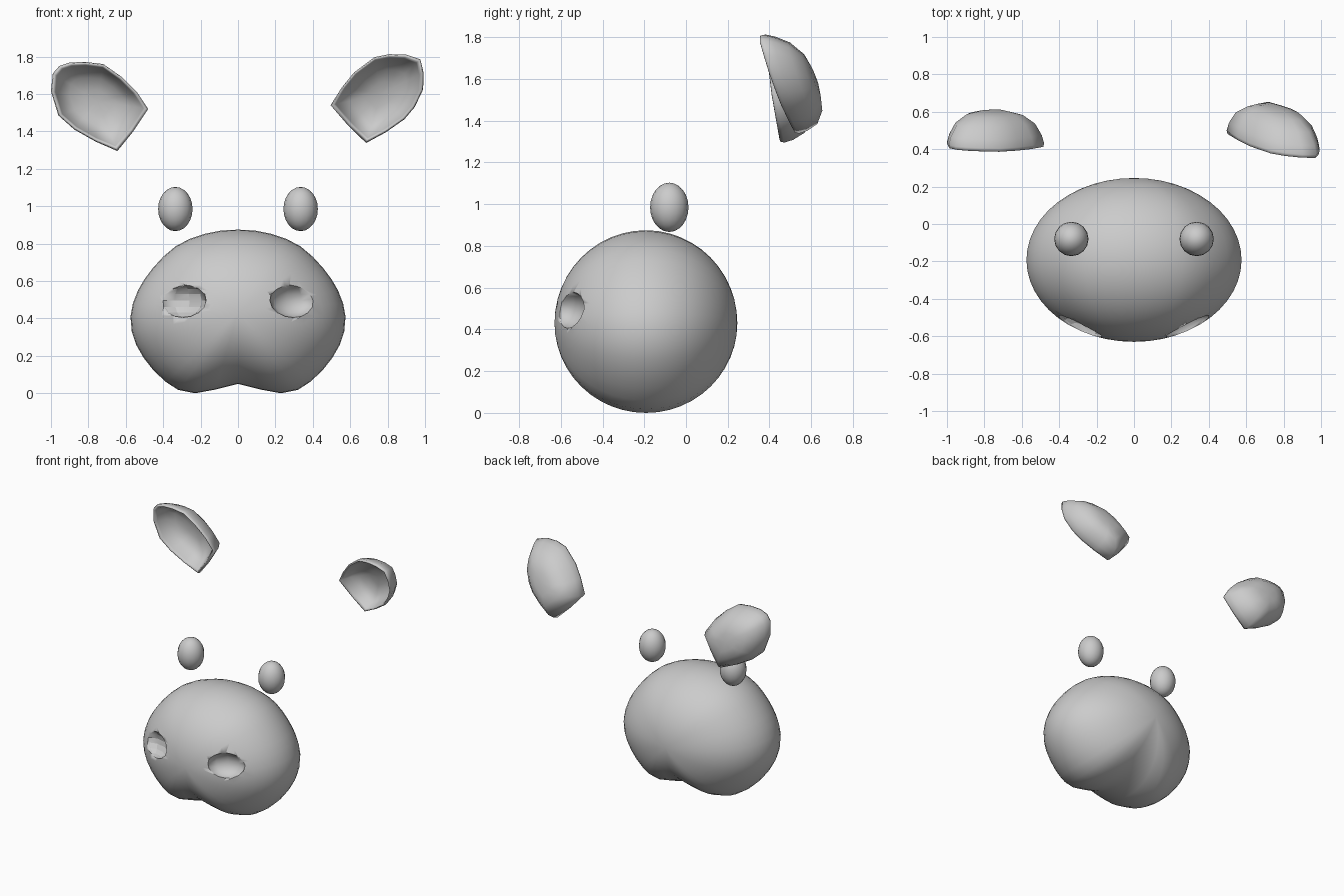
import bpy, bmesh
from math import sin, cos, pi, radians
from mathutils import Matrix

if "Cube" in bpy.data.objects:
    bpy.data.objects.remove(bpy.data.objects["Cube"])


def rings_mesh(name, rings):
    """Bridge closed rings of points; single-point rings become poles."""
    bm = bmesh.new()
    loops = [[bm.verts.new(p) for p in ring] for ring in rings]
    for a, b in zip(loops, loops[1:]):
        n = max(len(a), len(b))
        for i in range(n):
            j = (i + 1) % n
            if len(a) == 1:
                bm.faces.new((a[0], b[j], b[i]))
            elif len(b) == 1:
                bm.faces.new((a[i], a[j], b[0]))
            else:
                bm.faces.new((a[i], a[j], b[j], b[i]))
    bmesh.ops.recalc_face_normals(bm, faces=bm.faces)
    return finish(name, bm)


def finish(name, bm):
    me = bpy.data.meshes.new(name)
    bm.to_mesh(me)
    bm.free()
    for p in me.polygons:
        p.use_smooth = True
    ob = bpy.data.objects.new(name, me)
    bpy.context.collection.objects.link(ob)
    return ob


def ellipsoid(name, loc, size, segs, rows, turn=0):
    bm = bmesh.new()
    m = Matrix.Translation(loc) @ Matrix.Rotation(turn, 4, 'Z') @ Matrix.Diagonal((*size, 1))
    bmesh.ops.create_uvsphere(bm, u_segments=segs, v_segments=rows, radius=1, matrix=m)
    return finish(name, bm)


# Muzzle: cleft outline scaled along a circular arc from front to back
half = [(0, .875), (.09, .87), (.175, .853), (.26, .825), (.335, .785), (.40, .73),
        (.455, .67), (.50, .61), (.535, .55), (.562, .48), (.575, .41), (.568, .33),
        (.545, .26), (.505, .19), (.45, .12), (.385, .06), (.32, .018), (.23, 0),
        (.12, .02), (0, .05)]
outline = half + [(-x, z) for x, z in half[-2:0:-1]]
CZ, CY, R = .43, -.192, .438
N = 24
rings = []
for k in range(N + 1):
    a = pi * k / N
    y, s = CY - R * cos(a), sin(a)
    if k in (0, N):
        rings.append([(0, y, CZ)])
    else:
        rings.append([(x * s, y, CZ + (z - CZ) * s) for x, z in outline])
muzzle = rings_mesh("muzzle", rings)

# Nostrils: shallow faceted hollows
for side in (-1, 1):
    cutter = ellipsoid("nostril_cutter", (side * .295, -.565, .495), (.135, .085, .09),
                       10, 8, side * radians(25))
    cutter.hide_render = True
    cutter.hide_viewport = True
    mod = muzzle.modifiers.new("nostril", 'BOOLEAN')
    mod.operation = 'DIFFERENCE'
    mod.solver = 'EXACT'
    mod.object = cutter
bpy.context.view_layer.objects.active = muzzle
muzzle.select_set(True)
bpy.ops.object.shade_smooth_by_angle(angle=radians(35))

# Eyes
for side, label in ((-1, "left"), (1, "right")):
    ellipsoid(label + "_eye", (side * .335, -.08, .985), (.092, .092, .118), 16, 12)

# Ears: bowls with a rounded rim, (scale, depth) from back pole to inner floor
profile = [(0, .19), (.3, .187), (.58, .17), (.82, .125), (.95, .065), (1, .02),
           (.98, .002), (.94, 0), (.9, .02), (.8, .08), (.6, .125), (.3, .145), (0, .15)]


def ear(name, pts, centre, plane):
    a, b, c = plane
    cx, cz = centre
    rings = []
    for s, d in profile:
        ring = []
        for px, pz in (pts if s else [centre]):
            x, z = cx + (px - cx) * s, cz + (pz - cz) * s
            ring.append((x, a + b * x + c * z + d, z))
        rings.append(ring)
    return rings_mesh(name, rings)


ear("right_ear",
    [(.685, 1.338), (.59, 1.43), (.495, 1.54), (.555, 1.635), (.62, 1.715), (.73, 1.797),
     (.81, 1.813), (.90, 1.81), (.975, 1.785), (.992, 1.715), (.99, 1.625), (.945, 1.53),
     (.89, 1.465), (.79, 1.395)],
    (.765, 1.60), (1.011, -.114, -.308))
ear("left_ear",
    [(-.645, 1.295), (-.56, 1.40), (-.48, 1.52), (-.54, 1.61), (-.62, 1.69), (-.72, 1.76),
     (-.82, 1.772), (-.90, 1.768), (-.955, 1.75), (-.99, 1.71), (-1.0, 1.615), (-.96, 1.485),
     (-.875, 1.41), (-.76, 1.345)],
    (-.75, 1.56), (.616, -.04, -.148))
